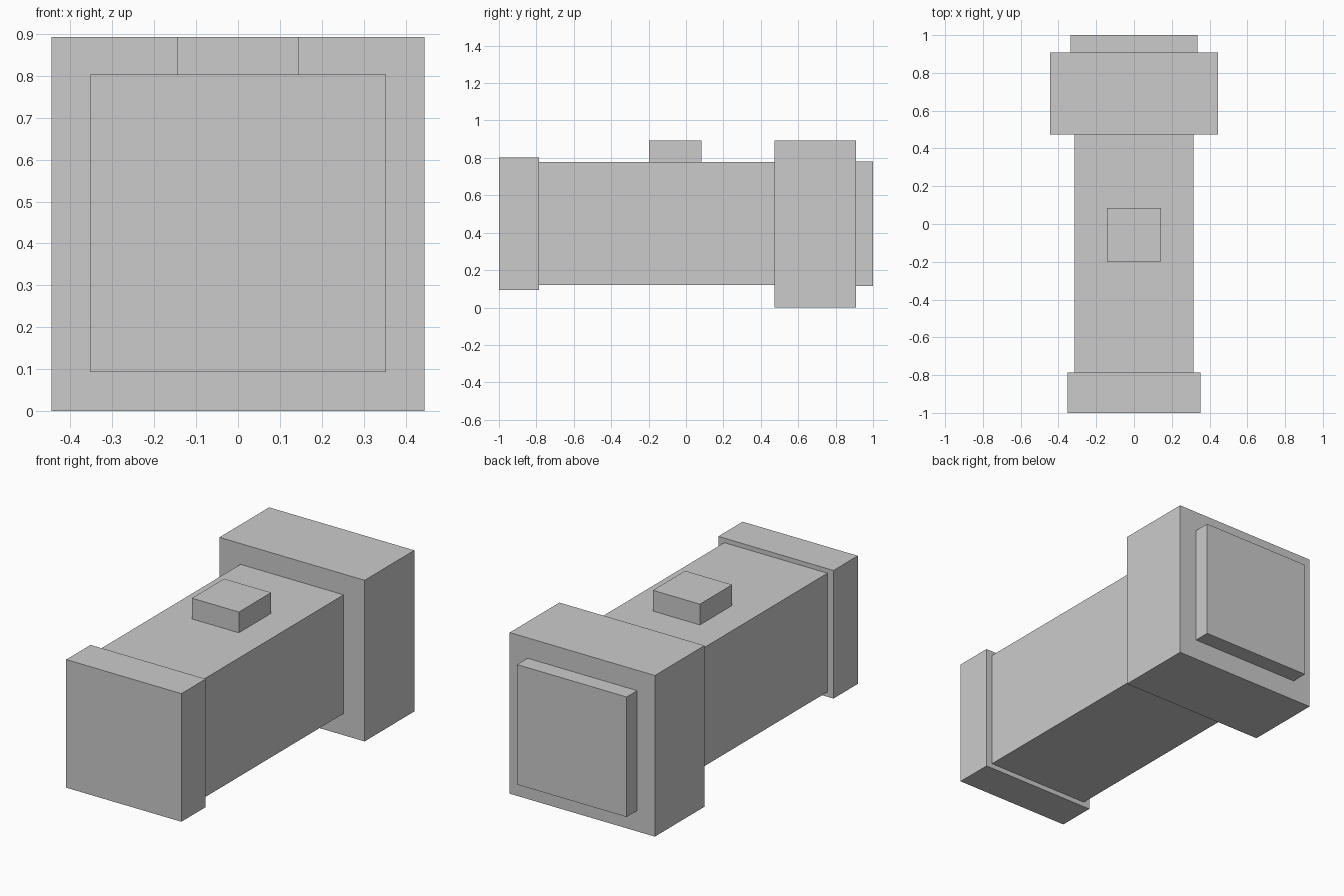
import bpy
import bmesh

if "Cube" in bpy.data.objects:
    bpy.data.objects.remove(bpy.data.objects["Cube"])

grey = bpy.data.materials.new("light_grey")
grey.diffuse_color = (0.6, 0.6, 0.6, 1.0)
grey.use_nodes = True
grey.node_tree.nodes["Principled BSDF"].inputs["Base Color"].default_value = grey.diffuse_color


def box(name, half_x, y0, y1, z0, z1):
    """Axis-aligned box, symmetric about x = 0."""
    bm = bmesh.new()
    bmesh.ops.create_cube(bm, size=1.0)
    for v in bm.verts:
        v.co.x *= 2 * half_x
        v.co.y = y0 + (v.co.y + 0.5) * (y1 - y0)
        v.co.z = z0 + (v.co.z + 0.5) * (z1 - z0)
    mesh = bpy.data.meshes.new(name)
    bm.to_mesh(mesh)
    bm.free()
    mesh.materials.append(grey)
    obj = bpy.data.objects.new(name, mesh)
    bpy.context.collection.objects.link(obj)
    return obj


# Long square tube with a slim cap at the front
box("main_body", 0.316, -0.787, 0.473, 0.12, 0.778)
box("front_cap", 0.353, -1.0, -0.787, 0.093, 0.803)

# Large block at the rear with a raised end plate
box("rear_block", 0.445, 0.473, 0.908, 0.0, 0.893)
box("rear_plate", 0.336, 0.908, 1.0, 0.115, 0.78)

# Small knob on top
box("top_knob", 0.144, -0.198, 0.084, 0.778, 0.893)
